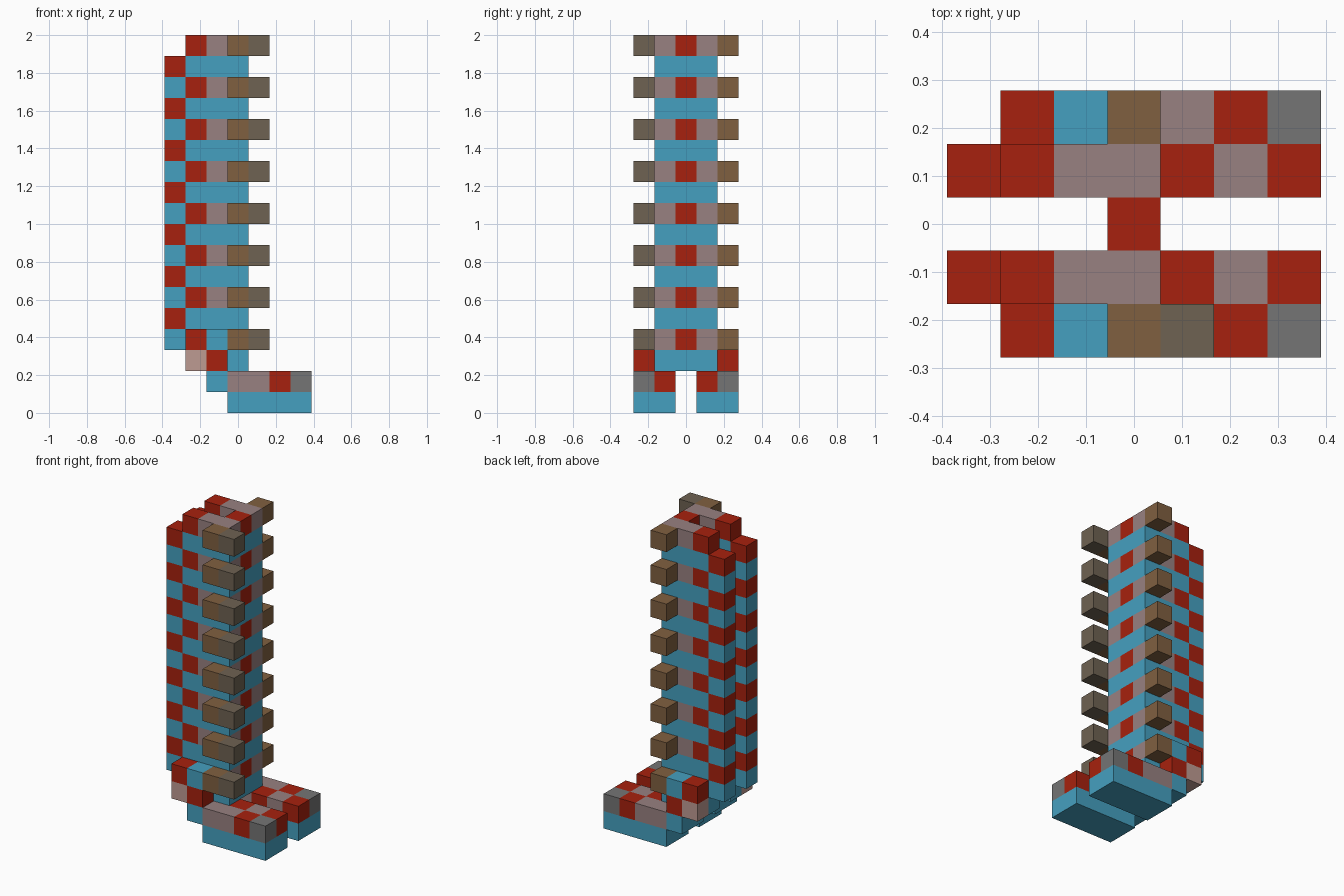
import bpy
import bmesh
from mathutils import Vector

cube = bpy.data.objects.get("Cube")
if cube:
    bpy.data.objects.remove(cube, do_unlink=True)

U = 2 / 18                      # edge length of one block
COLOURS = {
    "blue": (69, 160, 192), "red": (167, 33, 14), "mauve": (152, 129, 129),
    "grey": (117, 117, 117), "brown": (128, 96, 64),
    "olive brown": (110, 98, 82), "pink": (190, 155, 146),
}


def linear(c):
    c /= 255
    return c / 12.92 if c <= 0.04045 else ((c + 0.055) / 1.055) ** 2.4


names = list(COLOURS)
materials = []
for name, rgb in COLOURS.items():
    mat = bpy.data.materials.new(name)
    mat.use_nodes = True
    col = (*[linear(c) for c in rgb], 1)
    mat.diffuse_color = col
    bsdf = mat.node_tree.nodes["Principled BSDF"]
    bsdf.inputs["Base Color"].default_value = col
    bsdf.inputs["Roughness"].default_value = 0.9
    materials.append(mat)

parts = {}                      # part name -> {(column, row, level): colour}


def put(part, i, j, k, colour):
    parts.setdefault(part, {})[(i, j, k)] = colour


def row(part, start, j, k, colours):
    """A run of blocks along x, one colour each."""
    for n, colour in enumerate(colours.split(",")):
        put(part, start + n, j, k, colour)


for side, outer, inner in (("right", 0, 1), ("left", 4, 3)):
    # Foot: plain sole, patterned upper with a heel overhang
    foot = side + "_foot"
    for j in (outer, inner):
        row(foot, 3, j, 0, "blue,blue,blue,blue")
    row(foot, 2, outer, 1, "blue,mauve,mauve,red,grey")
    row(foot, 2, inner, 1, "blue,mauve,red,mauve,red")

    # Stepped ankle bracket
    ankle = side + "_bracket"
    row(ankle, 1, outer, 2, "pink,red")
    row(ankle, 1, inner, 2, "blue,blue,blue")
    row(ankle, 1, outer, 3, "red,blue")

    # Tall side wall with alternating courses
    for k in range(3, 18):
        odd = k % 2
        row(side + "_wall", 1, inner, k,
            "red,mauve,mauve" if odd else "blue,blue,blue")
        if k < 17:
            put(side + "_back_fin", 0, inner, k, "blue" if odd else "red")

    # Pegs on every second course; the right ones are longer
    for k in range(3, 18, 2):
        row(side + "_pegs", 3, outer, k,
            "brown,olive brown" if side == "right" else "brown")

# Central strip joining the two walls
for k in range(2, 18):
    put("centre_strip", 3, 2, k, "red" if k % 2 else "blue")

filled = {cell for cells in parts.values() for cell in cells}
ORIGIN = Vector((-3.5, -2.5, 0))


def build(name, cells):
    """Mesh the exposed block faces of one part."""
    bm = bmesh.new()
    for cell, colour in cells.items():
        centre = Vector(cell) + Vector((0.5, 0.5, 0.5)) + ORIGIN
        for axis in range(3):
            for sign in (-1, 1):
                n = Vector((0, 0, 0))
                n[axis] = sign
                if tuple(c + int(d) for c, d in zip(cell, n)) in filled:
                    continue
                a = Vector((0, 0, 0))
                a[(axis + 1) % 3] = 0.5
                b = n.cross(a)
                corners = (a + b, b - a, -a - b, a - b)
                face = bm.faces.new(
                    [bm.verts.new((centre + n / 2 + c) * U) for c in corners])
                face.material_index = names.index(colour)
    bmesh.ops.remove_doubles(bm, verts=bm.verts, dist=U / 100)
    mesh = bpy.data.meshes.new(name)
    bm.to_mesh(mesh)
    bm.free()
    for mat in materials:
        mesh.materials.append(mat)
    bpy.context.collection.objects.link(bpy.data.objects.new(name, mesh))


for part, cells in parts.items():
    build(part, cells)
